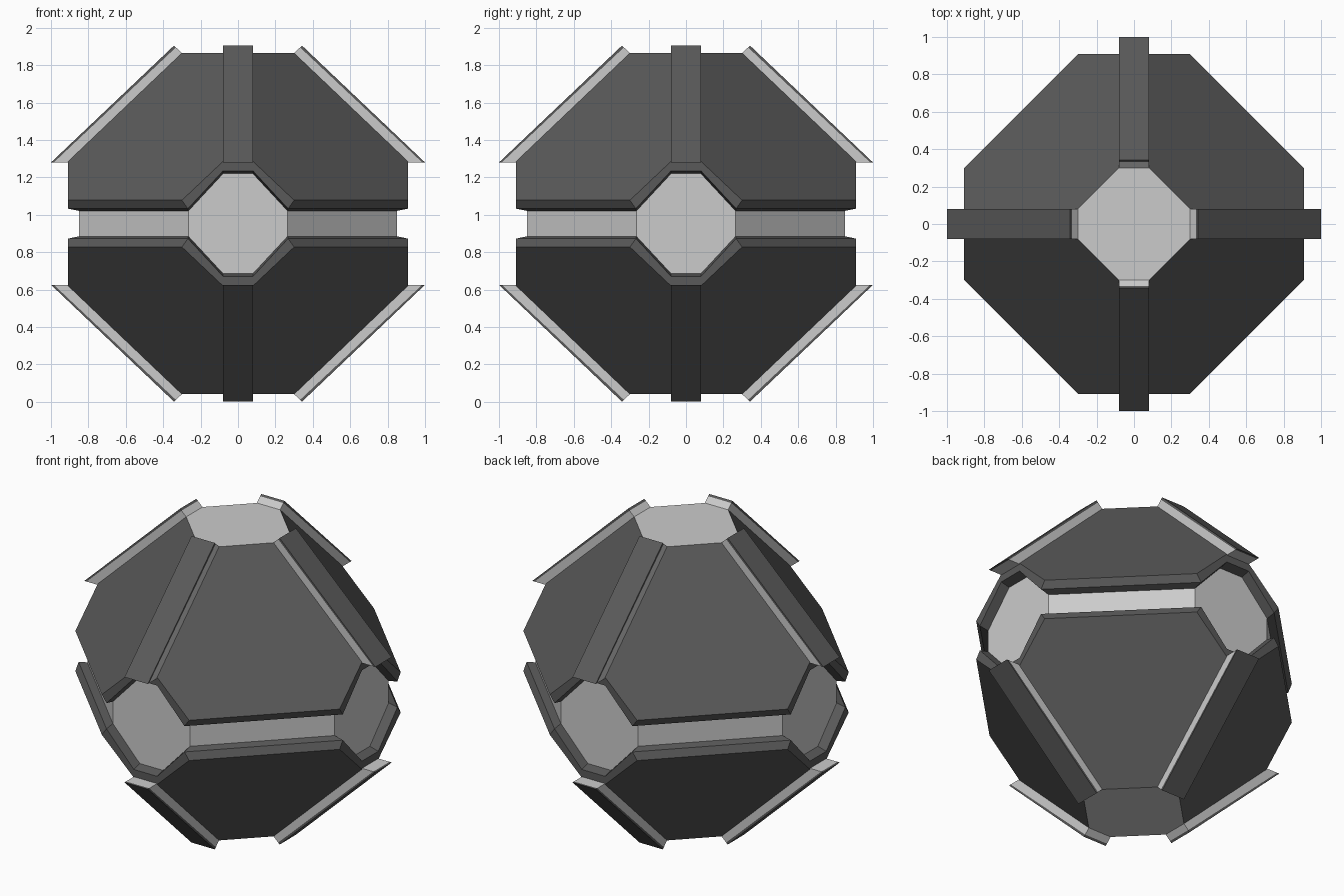
import bpy, bmesh
from mathutils import Matrix
from math import pi
from itertools import product

if "Cube" in bpy.data.objects:
    bpy.data.objects.remove(bpy.data.objects["Cube"])

Z0 = 0.953          # centre height
W = 0.08            # half width of the rails

dark = bpy.data.materials.new("dark_armour")
dark.diffuse_color = (0.1, 0.1, 0.1, 1)
dark.use_nodes = True
dark.node_tree.nodes["Principled BSDF"].inputs["Base Color"].default_value = dark.diffuse_color


def finish(name, bm, mirror=None, mat=None):
    bmesh.ops.recalc_face_normals(bm, faces=bm.faces)
    me = bpy.data.meshes.new(name)
    bm.to_mesh(me)
    bm.free()
    ob = bpy.data.objects.new(name, me)
    ob.location.z = Z0
    bpy.context.collection.objects.link(ob)
    if mat:
        me.materials.append(mat)
    if mirror:
        m = ob.modifiers.new("mirror", 'MIRROR')
        m.use_axis = mirror
        m.use_mirror_merge = False
    return ob


# Inner edge of the armour where it meets the core (one octant)
inner = [(W, .85, .267), (.265, .85, .068), (.85, .265, .068), (.85, W, .267)]
top = [(.30, W, .912), (W, .30, .912)]

# Core: convex body with octagon ports and equator grooves
bm = bmesh.new()
for p in inner + top:
    for s in product((1, -1), repeat=3):
        bm.verts.new([a * b for a, b in zip(p, s)])
bmesh.ops.convex_hull(bm, input=bm.verts)
bmesh.ops.dissolve_limit(bm, angle_limit=0.01, verts=bm.verts, edges=bm.edges)
finish("core", bm)

# Armour panel: hexagon face, upright lip, recessed underside
face = [(W, .908, .333), (.30, .908, .125), (.908, .30, .125), (.908, W, .333)]
lip = [(W, .908, .282), (.268, .908, .08), (.908, .268, .08), (.908, W, .282)]
bm = bmesh.new()
T, F, L, I = ([bm.verts.new(p) for p in ring] for ring in (top, face, lip, inner))
bm.faces.new(T + F)
bm.faces.new(T + I)
for a, b in ((F, L), (L, I)):
    for i in range(3):
        bm.faces.new((a[i], a[i + 1], b[i + 1], b[i]))
bm.faces.new((T[1], F[0], L[0], I[0]))
bm.faces.new((T[0], F[3], L[3], I[3]))
finish("armour_panel", bm, (True, True, True), dark)


# Rails: side profiles (radius, height) extruded across the seam
def rail_part(name, profile, half, turned, mat=None):
    bm = bmesh.new()
    f = bm.faces.new([bm.verts.new((r, -half, z)) for r, z in profile])
    out = bmesh.ops.extrude_face_region(bm, geom=[f])
    bmesh.ops.translate(bm, vec=(0, 2 * half, 0),
                        verts=[v for v in out["geom"] if isinstance(v, bmesh.types.BMVert)])
    if turned:
        bmesh.ops.rotate(bm, verts=bm.verts, matrix=Matrix.Rotation(pi / 2, 3, 'Z'))
    finish(name, bm, (not turned, turned, True), mat)


for turned, side in ((False, "side"), (True, "front_back")):
    rail_part(side + "_rail", [(.985, .327), (.332, .942), (.30, .912), (.908, .327)],
              W, turned)
    rail_part(side + "_rail_cap", [(1.0, .327), (.342, .952), (.332, .942), (.985, .327)],
              W, turned, dark)
    rail_part(side + "_rail_foot", [(.908, .327), (.908, .282), (.85, .267), (.80, .327)],
              W, turned, dark)
